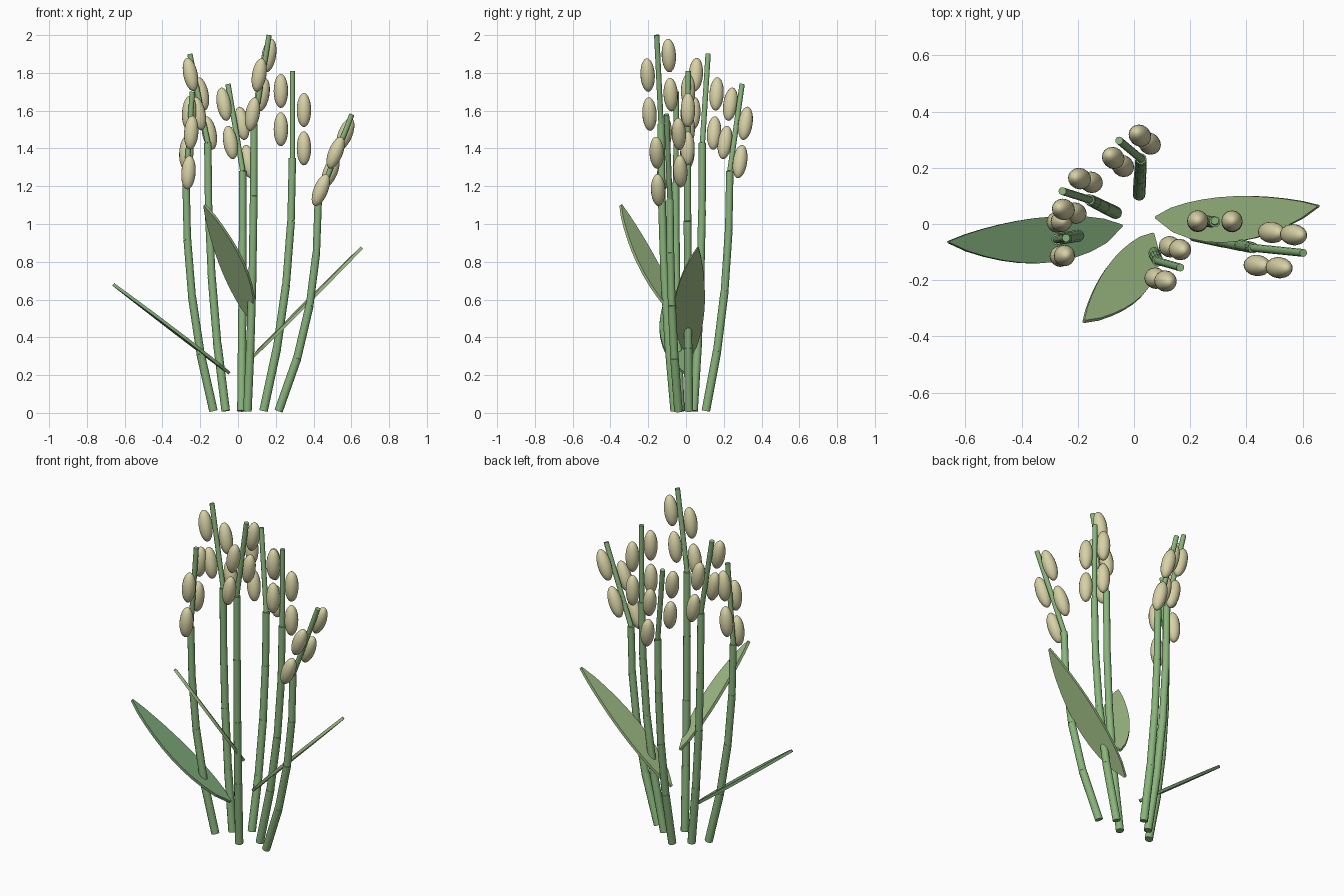
import bpy, bmesh
from math import radians, sin, pi
from mathutils import Vector, Matrix

if "Cube" in bpy.data.objects:
    bpy.data.objects.remove(bpy.data.objects["Cube"])


def material(name, r, g, b):
    m = bpy.data.materials.new(name)
    m.diffuse_color = (r, g, b, 1)
    m.use_nodes = True
    m.node_tree.nodes["Principled BSDF"].inputs["Base Color"].default_value = m.diffuse_color
    return m


STEM = material("stem_green", .25, .46, .2)
LEAF = material("leaf_light_green", .37, .54, .25)
DARK = material("leaf_dark_green", .2, .38, .18)
GRAIN = material("grain_cream", .68, .64, .38)


def finish(bm, name, mat, smooth=True):
    bmesh.ops.recalc_face_normals(bm, faces=bm.faces)
    me = bpy.data.meshes.new(name)
    bm.to_mesh(me)
    bm.free()
    ob = bpy.data.objects.new(name, me)
    bpy.context.collection.objects.link(ob)
    me.materials.append(mat)
    if smooth:
        bpy.ops.object.select_all(action='DESELECT')
        ob.select_set(True)
        bpy.context.view_layer.objects.active = ob
        bpy.ops.object.shade_smooth_by_angle(angle=radians(40))


def aim(direction):
    return Vector((0, 0, 1)).rotation_difference(direction).to_matrix().to_4x4()


def rod(bm, a, b, r):
    bmesh.ops.create_cone(bm, cap_ends=True, segments=12, radius1=r, radius2=r,
                          depth=(b - a).length,
                          matrix=Matrix.Translation((a + b) / 2) @ aim(b - a))


def plant(key, bx, by, nx, ny, nz, tx, ty, tz):
    base, neck, tip = Vector((bx, by, 0.01)), Vector((nx, ny, nz)), Vector((tx, ty, tz))

    # jointed cane: four sections that bend less and less, then a thin tip section
    def joint(t):
        p = base.lerp(neck, 1 - (1 - t) ** 2.2)
        p.z = base.z + (nz - base.z) * t
        return p

    bm = bmesh.new()
    for i in range(4):
        rod(bm, joint(i / 4), joint((i + 1) / 4), 0.0225 - 0.001 * i)
    rod(bm, neck, tip, 0.014)
    finish(bm, "stem_" + key, STEM)

    # seeds alternate on both sides of the tip section, parallel to it
    d = tip - neck
    side = Vector((-d.y, d.x, 0)).normalized() * 0.061
    bm = bmesh.new()
    for i in range(4):
        p = neck + d * (0.11 + 0.22 * i) + side * (-1 if i % 2 == 0 else 1)
        bmesh.ops.create_uvsphere(bm, u_segments=16, v_segments=12, radius=1,
                                  matrix=Matrix.Translation(p) @ aim(d)
                                  @ Matrix.Diagonal((0.038, 0.038, 0.09, 1)))
    finish(bm, "grains_" + key, GRAIN)


def leaf(name, base, tip, side, mat):
    # bowed flat blade with one narrow and one wide half
    base, tip = Vector(base), Vector(tip)
    axis = tip - base
    across = Vector((-axis.y, axis.x, 0)).normalized() * side
    normal = axis.cross(across).normalized() * 0.008
    n = 10

    def edge(i, width):
        t = i / n
        return base + axis * t + across * width * (max(sin(pi * t ** 0.85), 0) ** 0.8 + 0.04)

    rim = [edge(i, 0.053) for i in range(n + 1)]
    rim += [edge(i, -0.104) for i in range(n, -1, -1)]
    bm = bmesh.new()
    top = [bm.verts.new(p + normal) for p in rim]
    low = [bm.verts.new(p - normal) for p in rim]
    bm.faces.new(top)
    bm.faces.new(low[::-1])
    for i in range(len(rim)):
        j = (i + 1) % len(rim)
        bm.faces.new((top[i], low[i], low[j], top[j]))
    finish(bm, name, mat, False)


# six stems: ground point, neck, tip
plant("left", -.13, -.03, -.275, -.055, 1.22, -.242, -.05, 1.7)
plant("back_left", -.065, .04, -.16, .087, 1.43, -.255, .117, 1.9)
plant("back", .018, .105, .025, .232, 1.28, -.053, .297, 1.74)
plant("front", .05, -.06, .085, -.132, 1.53, .165, -.155, 2)
plant("right", .135, .015, .288, .008, 1.35, .288, .012, 1.81)
plant("far_right", .215, -.04, .425, -.085, 1.13, .603, -.103, 1.58)

# three broad leaves
leaf("leaf_right", (.08, .025, .3), (.655, .065, .875), 1, LEAF)
leaf("leaf_left", (-.045, -.005, .21), (-.66, -.063, .68), -1, DARK)
leaf("leaf_front", (.065, -.037, .5), (-.178, -.345, 1.1), -1, LEAF)
